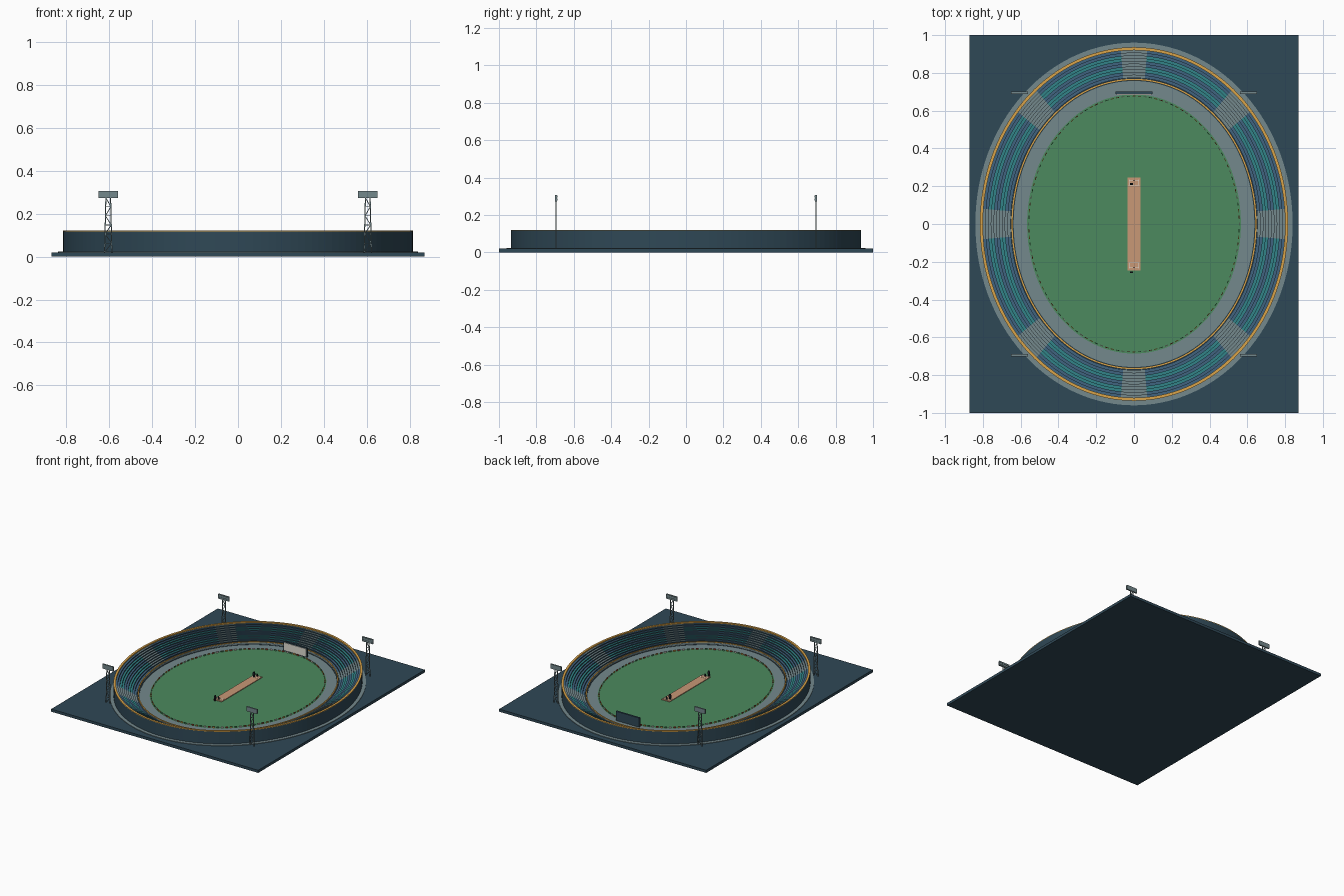
import bpy, bmesh, math
from mathutils import Vector

if "Cube" in bpy.data.objects:
    bpy.data.objects.remove(bpy.data.objects["Cube"], do_unlink=True)

SEG = 144          # segments round the bowl
STRETCH = 0.12     # how much longer the ovals are along y
GROUND = 0.02


def linear(c):
    c /= 255
    return c / 12.92 if c < 0.04 else ((c + 0.055) / 1.055) ** 2.4


def material(name, r, g, b):
    m = bpy.data.materials.new(name)
    col = (linear(r), linear(g), linear(b), 1)
    m.diffuse_color = col
    m.use_nodes = True
    m.node_tree.nodes["Principled BSDF"].inputs["Base Color"].default_value = col
    return m


NAVY = material("navy", 47, 72, 86)
GREY = material("concrete grey", 116, 136, 140)
GOLD = material("gold", 217, 164, 74)
TEAL = material("seat teal", 50, 132, 136)
BLUE = material("seat blue", 64, 100, 128)
GREEN = material("grass green", 76, 138, 94)
TAN = material("pitch tan", 200, 152, 118)
WHITE = material("off white", 226, 222, 212)
DARK = material("near black", 28, 36, 42)
RUST = material("rust red", 168, 70, 48)


def finish(name, bm, mats):
    me = bpy.data.meshes.new(name)
    bm.to_mesh(me)
    bm.free()
    for m in mats:
        me.materials.append(m)
    ob = bpy.data.objects.new(name, me)
    bpy.context.collection.objects.link(ob)
    return ob


def add_box(bm, centre, size, angle=0, mat=0):
    verts = bmesh.ops.create_cube(bm, size=1)["verts"]
    c, s = math.cos(angle), math.sin(angle)
    for v in verts:
        x, y, z = (v.co[i] * size[i] for i in range(3))
        v.co = Vector((x * c - y * s, x * s + y * c, z)) + Vector(centre)
    for f in {f for v in verts for f in v.link_faces}:
        f.material_index = mat


def box(name, centre, size, mat):
    bm = bmesh.new()
    add_box(bm, centre, size)
    return finish(name, bm, [mat])


def add_bar(bm, a, b, r):
    # square bar between two points
    a, b = Vector(a), Vector(b)
    rot = (b - a).to_track_quat("Z", "Y")
    for v in bmesh.ops.create_cube(bm, size=1)["verts"]:
        v.co = rot @ Vector((v.co.x * 2 * r, v.co.y * 2 * r, v.co.z * (b - a).length)) + (a + b) / 2


def oval(a, t, z):
    return Vector((a * math.cos(t), (a + STRETCH) * math.sin(t), z))


def sweep(name, profile, colour, mats):
    """Sweep (radius, height) points round the oval; colour(strip, angle) picks a material."""
    bm = bmesh.new()
    rows = [[bm.verts.new(oval(a, 2 * math.pi * i / SEG, z)) for i in range(SEG)] for a, z in profile]
    for k in range(len(rows) - 1):
        for i in range(SEG):
            j = (i + 1) % SEG
            f = bm.faces.new((rows[k][i], rows[k][j], rows[k + 1][j], rows[k + 1][i]))
            f.material_index = mats.index(colour(k, (i + 0.5) * 360 / SEG))
    # radii grow inward to outward, so turn faces to look up and out of the solid
    bmesh.ops.reverse_faces(bm, faces=bm.faces)
    return finish(name, bm, mats)


def plain(name, profile, mat):
    return sweep(name, profile, lambda k, t: mat, [mat])


# Ground slab, pavement and playing surface
box("ground_slab", (0, 0, GROUND / 2), (1.74, 2, GROUND), NAVY)
plain("outer_pavement", [(0.81, 0.024), (0.84, 0.024), (0.84, GROUND)], GREY)
plain("inner_track", [(0.56, 0.024), (0.645, 0.024)], GREY)
bm = bmesh.new()
bm.faces.new([bm.verts.new(oval(0.566, 2 * math.pi * i / SEG, 0.026)) for i in range(SEG)])
finish("grass_field", bm, [GREEN])

# Stepped seating bowl with eight grey aisles
ROWS, INNER, OUTER, LOW, HIGH = 10, 0.653, 0.80, 0.035, 0.112
points = [(INNER, GROUND)]
for r in range(ROWS):
    z = LOW + (HIGH - LOW) * r / (ROWS - 1)
    points += [(INNER + (OUTER - INNER) * r / ROWS, z), (INNER + (OUTER - INNER) * (r + 1) / ROWS, z)]


def seat_colour(k, t):
    if k % 2 == 0:
        return NAVY
    if abs((t + 22.5) % 45 - 22.5) < 5:
        return GREY
    return BLUE if (k // 4) % 2 == 0 else TEAL


sweep("seating_bowl", points, seat_colour, [NAVY, GREY, BLUE, TEAL])
plain("outer_wall", [(0.80, 0.118), (0.815, 0.118), (0.815, GROUND)], NAVY)
plain("top_rim", [(0.80, 0.11), (0.80, 0.121), (0.816, 0.121), (0.816, 0.116)], GOLD)
plain("inner_wall", [(0.640, GROUND), (0.640, 0.040), (0.651, 0.040), (0.651, GROUND)], GREY)
plain("inner_wall_edge", [(0.637, 0.024), (0.637, 0.027), (0.640, 0.027)], NAVY)
plain("inner_rail", [(0.641, 0.038), (0.641, 0.045), (0.649, 0.045), (0.649, 0.038)], GOLD)

# Boundary boards in repeating colours
bm = bmesh.new()
BOARDS = 120
for i in range(BOARDS):
    t = 2 * math.pi * i / BOARDS
    p = oval(0.557, t, 0.030)
    tangent = oval(0.557, t + 0.01, 0.030) - p
    add_box(bm, p, (0.018, 0.004, 0.009), math.atan2(tangent.y, tangent.x), i % 4)
finish("boundary_boards", bm, [WHITE, RUST, GOLD, GREEN])

# Pitch with crease lines, wickets and players
box("pitch", (0, 0, 0.028), (0.068, 0.49, 0.006), TAN)
for side, label in ((1, "back"), (-1, "front")):
    bm = bmesh.new()
    for y, w in ((0.205, 0.06), (0.23, 0.05)):
        add_box(bm, (0, side * y, 0.0315), (w, 0.003, 0.001))
    for x in (-0.025, 0.025):
        add_box(bm, (x, side * 0.22, 0.0315), (0.002, 0.03, 0.001))
    finish(label + "_crease_lines", bm, [WHITE])
    bm = bmesh.new()
    for x in (-0.005, 0, 0.005):
        add_box(bm, (x, side * 0.23, 0.040), (0.002, 0.002, 0.018))
    add_box(bm, (0, side * 0.23, 0.050), (0.013, 0.003, 0.002))
    finish(label + "_wicket", bm, [DARK])
    y = 0.212 if side > 0 else -0.255
    bm = bmesh.new()
    for x in (-0.018, -0.010):
        add_box(bm, (x, y, 0.036), (0.005, 0.006, 0.020))
    add_box(bm, (-0.014, y, 0.053), (0.016, 0.009, 0.016))
    add_box(bm, (-0.014, y, 0.065), (0.008, 0.008, 0.008))
    finish(label + "_player", bm, [DARK])

# Scoreboard behind the boundary
box("scoreboard_case", (0, 0.695, 0.061), (0.196, 0.014, 0.07), NAVY)
box("scoreboard_face", (0, 0.686, 0.061), (0.184, 0.004, 0.058), WHITE)

# Floodlight masts: flat lattice and lamp panel
for sx in (1, -1):
    for sy in (1, -1):
        label = ("back" if sy > 0 else "front") + ("_left" if sx > 0 else "_right")
        x, y, top = sx * 0.605, sy * 0.695, 0.275
        bm = bmesh.new()
        BAYS = 6

        def leg(side, k):
            f = k / BAYS
            return (x + side * (0.017 - 0.006 * f), y, GROUND + (top - GROUND) * f)

        for s in (1, -1):
            add_bar(bm, leg(s, 0), leg(s, BAYS), 0.0025)
        for k in range(BAYS):
            s = 1 if k % 2 else -1
            add_bar(bm, leg(s, k), leg(-s, k + 1), 0.0018)
            add_bar(bm, leg(-1, k + 1), leg(1, k + 1), 0.0018)
        finish(label + "_floodlight_mast", bm, [GREY])
        box(label + "_floodlight_panel", (x, y, 0.290), (0.09, 0.011, 0.034), GREY)
        bm = bmesh.new()
        for col in range(5):
            for row in (-1, 1):
                add_box(bm, (x + (col - 2) * 0.017, y - sy * 0.0065, 0.290 + row * 0.008), (0.012, 0.003, 0.011))
        finish(label + "_floodlight_lamps", bm, [GREY])
